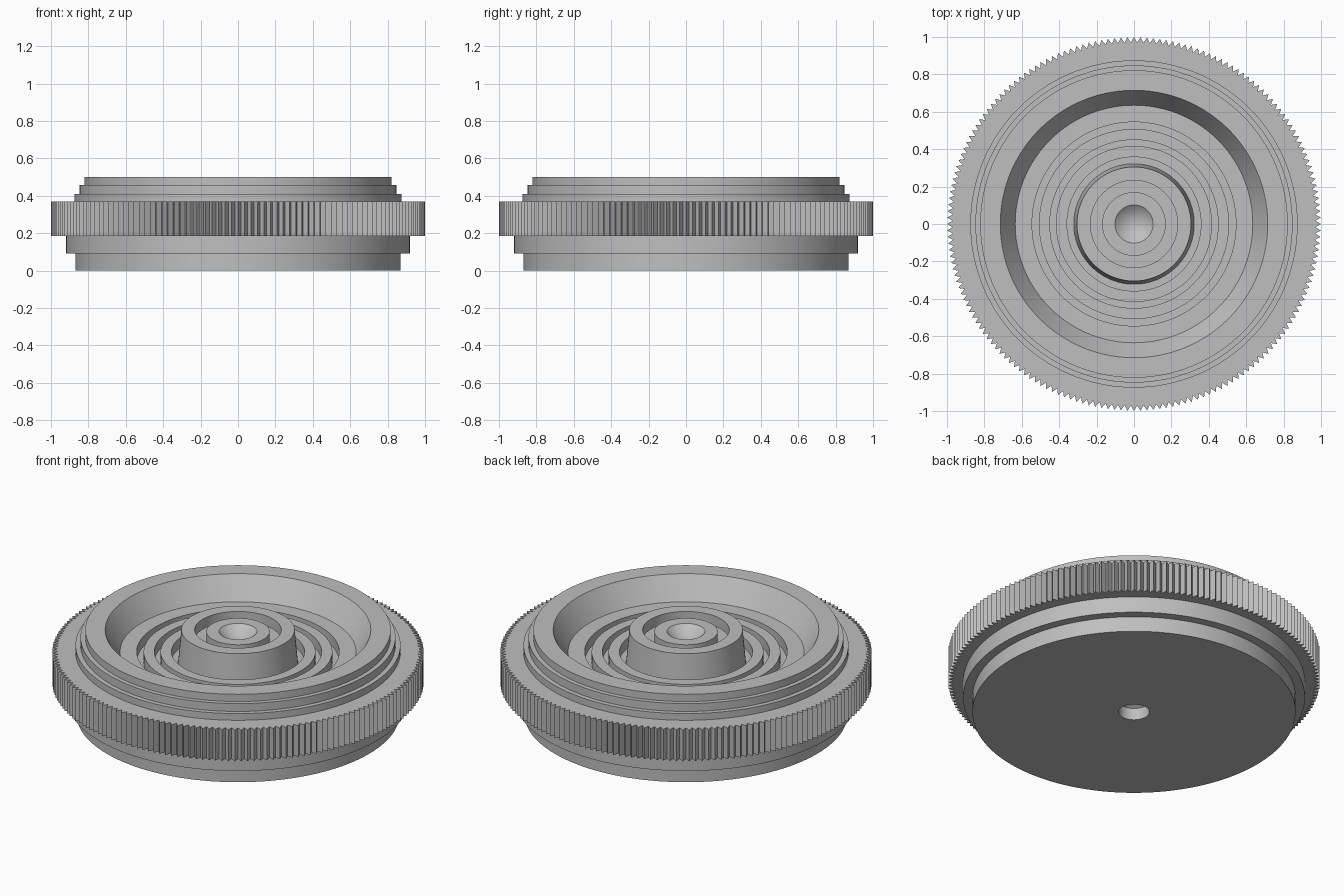
import bpy, bmesh, math

cube = bpy.data.objects.get("Cube")
if cube:
    bpy.data.objects.remove(cube, do_unlink=True)

grey = bpy.data.materials.new("plain grey")
grey.use_nodes = True
colour = (0.52, 0.52, 0.52, 1)
grey.diffuse_color = colour
grey.node_tree.nodes["Principled BSDF"].inputs["Base Color"].default_value = colour


def finish(bm, name):
    bmesh.ops.remove_doubles(bm, verts=bm.verts, dist=0.0001)
    bmesh.ops.recalc_face_normals(bm, faces=bm.faces)
    mesh = bpy.data.meshes.new(name)
    bm.to_mesh(mesh)
    bm.free()
    mesh.materials.append(grey)
    obj = bpy.data.objects.new(name, mesh)
    bpy.context.collection.objects.link(obj)
    bpy.ops.object.select_all(action="DESELECT")
    obj.select_set(True)
    bpy.context.view_layer.objects.active = obj
    bpy.ops.object.shade_smooth_by_angle(angle=math.radians(25))
    return obj


def lathe(name, profile, steps=144):
    """Spin a (radius, height) profile around z."""
    bm = bmesh.new()
    verts = [bm.verts.new((r, 0, z)) for r, z in profile]
    edges = [bm.edges.new(pair) for pair in zip(verts, verts[1:])]
    bmesh.ops.spin(bm, geom=verts + edges, cent=(0, 0, 0), axis=(0, 0, 1),
                   angle=math.tau, steps=steps, use_duplicate=False)
    return finish(bm, name)


def toothed_ring(name, teeth, tip, root, inner, low, high):
    bm = bmesh.new()
    count = teeth * 2
    loops = []
    for i in range(count):
        a = math.tau * i / count
        outer = root if i % 2 else tip
        loops.append([bm.verts.new((r * math.cos(a), r * math.sin(a), z))
                      for r, z in ((inner, low), (outer, low),
                                   (outer, high), (inner, high))])
    for i, a in enumerate(loops):
        b = loops[(i + 1) % count]
        for k in range(4):
            m = (k + 1) % 4
            bm.faces.new((a[k], b[k], b[m], a[m]))
    return finish(bm, name)


# Drilled underside, stepped outer wall and sloped bowl
underside = [(0, 0.12), (0.083, 0.07), (0.083, 0), (0.87, 0), (0.87, 0.09),
             (0.92, 0.09), (0.92, 0.2), (0.875, 0.2)]
rim = [(0.875, 0.41), (0.848, 0.41), (0.848, 0.457), (0.822, 0.457),
       (0.822, 0.5), (0.715, 0.5), (0.635, 0.37)]

# Three concentric grooves in the bowl floor
floor, groove = 0.37, 0.31
rings = []
for outer, inner in ((0.545, 0.508), (0.45, 0.417)):
    rings += [(outer, floor), (outer, groove), (inner, groove), (inner, floor)]
rings += [(0.358, floor), (0.358, groove), (0.322, groove)]

# Central hub with a ring channel and a conical dimple
hub = [(0.305, 0.5), (0.233, 0.5), (0.233, 0.44), (0.17, 0.44),
       (0.17, 0.49), (0.102, 0.49), (0, 0.4)]

lathe("wheel_body", underside + rim + rings + hub)
toothed_ring("knurled_grip", 180, 1.0, 0.97, 0.8, 0.185, 0.37)
